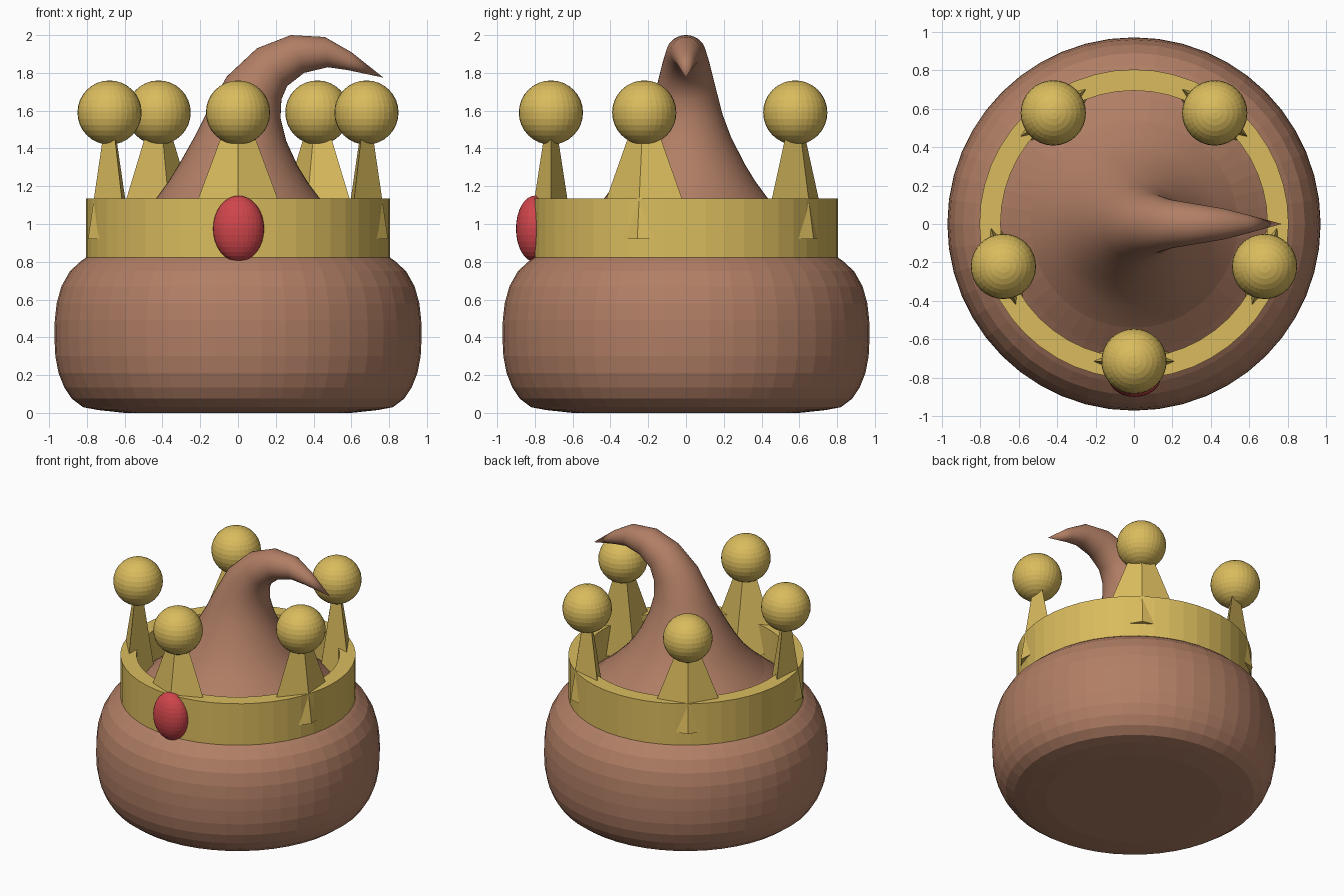
import bpy, bmesh, math
from mathutils import Vector, Matrix

if "Cube" in bpy.data.objects:
    bpy.data.objects.remove(bpy.data.objects["Cube"])

SIDES = 48


def material(name, color):
    m = bpy.data.materials.new(name)
    m.diffuse_color = (*color, 1)
    m.use_nodes = True
    m.node_tree.nodes["Principled BSDF"].inputs["Base Color"].default_value = m.diffuse_color
    return m


brown = material("brown", (0.44, 0.21, 0.13))
gold = material("gold", (0.70, 0.50, 0.11))
red = material("red", (0.62, 0.06, 0.07))


def finish(bm, name, mat):
    bmesh.ops.recalc_face_normals(bm, faces=bm.faces)
    me = bpy.data.meshes.new(name)
    bm.to_mesh(me)
    bm.free()
    me.materials.append(mat)
    ob = bpy.data.objects.new(name, me)
    bpy.context.collection.objects.link(ob)
    return ob


def bridge(bm, a, b):
    n = len(a)
    for i in range(n):
        bm.faces.new((a[i], a[(i + 1) % n], b[(i + 1) % n], b[i]))


def ring(bm, left, right):
    """Circle whose diameter runs from left to right in the xz plane."""
    l, r = Vector((left[0], 0, left[1])), Vector((right[0], 0, right[1]))
    c, u = (l + r) / 2, (r - l) / 2
    v = Vector((0, u.length, 0))
    angles = [2 * math.pi * i / SIDES for i in range(SIDES)]
    return [bm.verts.new(c + u * math.cos(t) + v * math.sin(t)) for t in angles]


def ball(name, loc, scale, mat):
    bm = bmesh.new()
    bmesh.ops.create_uvsphere(bm, u_segments=32, v_segments=16, radius=1)
    bmesh.ops.transform(bm, matrix=Matrix.Translation(loc) @ Matrix.Diagonal((*scale, 1)),
                        verts=bm.verts)
    return finish(bm, name, mat)


# Round body rising into a bent, pointed tip
profile = [(0.60, 0.0), (0.74, 0.015), (0.82, 0.03), (0.88, 0.075), (0.92, 0.135),
           (0.95, 0.21), (0.967, 0.30), (0.972, 0.40), (0.970, 0.49), (0.96, 0.58),
           (0.935, 0.67), (0.89, 0.75), (0.83, 0.805), (0.75, 0.86), (0.66, 0.93),
           (0.54, 1.03)]
pairs = [((-r, z), (r, z)) for r, z in profile]
pairs += [((-0.43, 1.14), (0.43, 1.14)), ((-0.365, 1.23), (0.37, 1.22)),
          ((-0.31, 1.32), (0.315, 1.31)), ((-0.22, 1.48), (0.255, 1.44)),
          ((-0.16, 1.60), (0.225, 1.56)), ((-0.06, 1.78), (0.23, 1.66)),
          ((0.10, 1.93), (0.26, 1.73)), ((0.28, 2.0), (0.35, 1.80)),
          ((0.46, 1.99), (0.475, 1.83)), ((0.60, 1.91), (0.58, 1.815))]
bm = bmesh.new()
rings = [ring(bm, *p) for p in pairs]
for a, b in zip(rings, rings[1:]):
    bridge(bm, a, b)
bm.faces.new(rings[0])
tip = bm.verts.new((0.77, 0, 1.775))
for i in range(SIDES):
    bm.faces.new((rings[-1][i], rings[-1][(i + 1) % SIDES], tip))
body = finish(bm, "body", brown)
for p in body.data.polygons:
    p.use_smooth = p.center.z > 1.0

# Crown band: hollow ring
bm = bmesh.new()
loops = [ring(bm, (-r, z), (r, z))
         for r, z in ((0.805, 0.815), (0.805, 1.135), (0.695, 1.135), (0.695, 0.815))]
for i in range(4):
    bridge(bm, loops[i], loops[(i + 1) % 4])
finish(bm, "crown_band", gold)

# Five flattened four-sided spikes, each topped with a ball
for k in range(5):
    a = math.radians(-90 + 72 * k)
    out = Vector((math.cos(a), math.sin(a), 0))
    side = Vector((-math.sin(a), math.cos(a), 0))
    base = out * 0.715 + Vector((0, 0, 0.92))
    bm = bmesh.new()
    foot = [bm.verts.new(base + d) for d in
            (out * 0.12, side * 0.29, out * -0.12, side * -0.29)]
    apex = bm.verts.new(base + Vector((0, 0, 0.78)))
    bm.faces.new(foot)
    for i in range(4):
        bm.faces.new((foot[i], foot[(i + 1) % 4], apex))
    finish(bm, f"crown_spike_{k + 1}", gold)
    ball(f"crown_ball_{k + 1}", out * 0.715 + Vector((0, 0, 1.59)), (0.17,) * 3, gold)

# Oval gem on the front
ball("front_gem", Vector((0.003, -0.80, 0.975)), (0.135, 0.10, 0.175), red)
